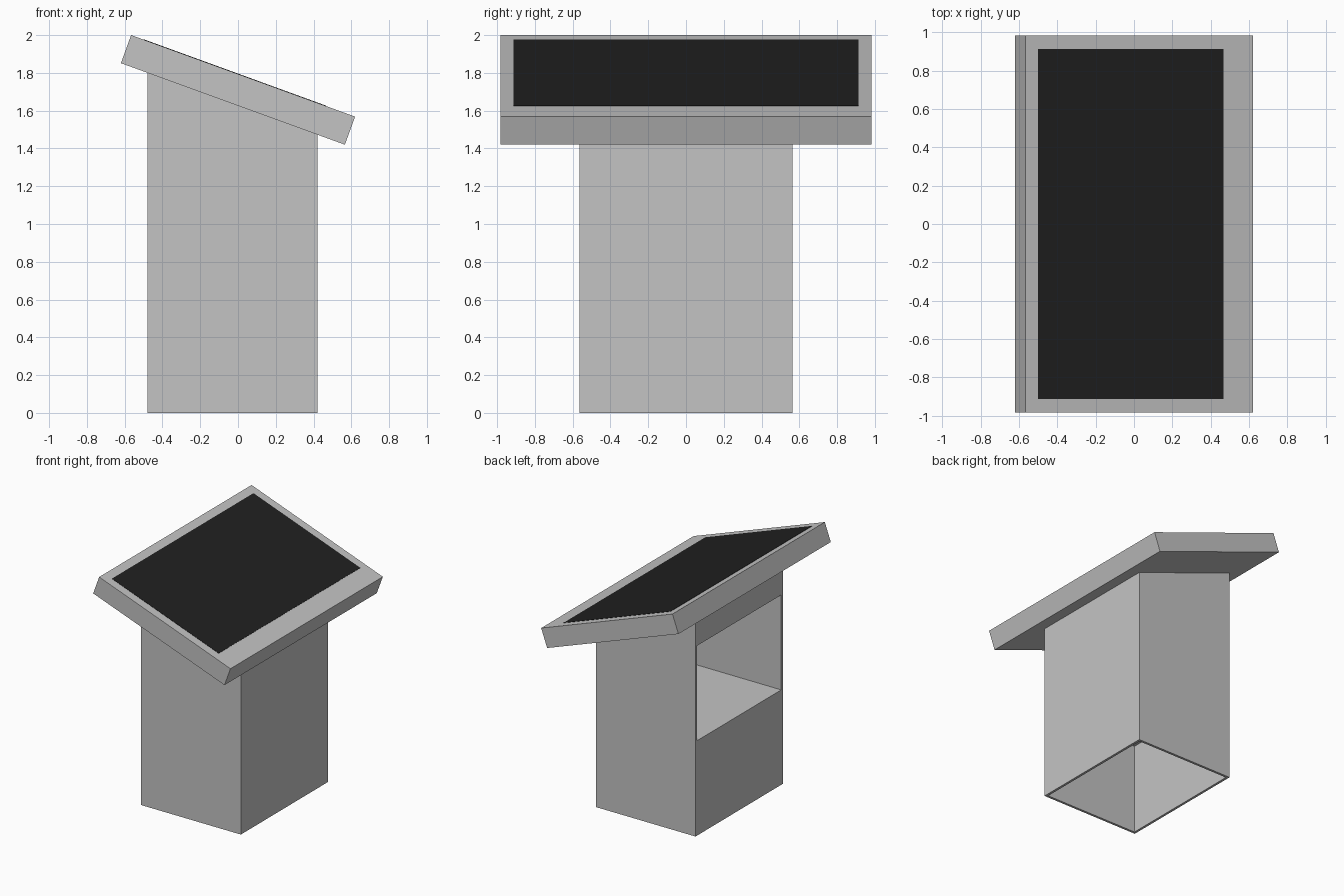
import bpy, bmesh, math
from mathutils import Matrix

if "Cube" in bpy.data.objects:
    bpy.data.objects.remove(bpy.data.objects["Cube"])

TILT = math.radians(20)
CENTRE_Z, LENGTH, THICK, HALF_Y = 1.71, 1.262, 0.158, 0.983   # tilted top
X0, X1, Y1, WALL = -0.48, 0.42, 0.563, 0.02                   # pedestal
SHELF_Z, LINTEL_Z = 0.775, 1.55                               # back opening


def material(name, value):
    m = bpy.data.materials.new(name)
    m.diffuse_color = (value, value, value, 1)
    m.use_nodes = True
    m.node_tree.nodes["Principled BSDF"].inputs["Base Color"].default_value = m.diffuse_color
    return m


grey = material("light grey", 0.55)
black = material("screen black", 0.0145)


def add(name, bm, mat):
    bmesh.ops.recalc_face_normals(bm, faces=bm.faces)
    me = bpy.data.meshes.new(name)
    bm.to_mesh(me)
    bm.free()
    me.materials.append(mat)
    ob = bpy.data.objects.new(name, me)
    bpy.context.collection.objects.link(ob)
    return ob


def prism(name, profile, y0, y1, mat=grey):
    """Extrude an (x, z) outline from y0 to y1."""
    bm = bmesh.new()
    face = bm.faces.new([bm.verts.new((x, y0, z)) for x, z in profile])
    ext = bmesh.ops.extrude_face_region(bm, geom=[face])["geom"]
    verts = [v for v in ext if isinstance(v, bmesh.types.BMVert)]
    bmesh.ops.translate(bm, verts=verts, vec=(0, y1 - y0, 0))
    return add(name, bm, mat)


def rect(x0, x1, z0, z1):
    return [(x0, z0), (x1, z0), (x1, z1), (x0, z1)]


def under(x):
    """Height of the underside of the tilted top."""
    return CENTRE_Z - THICK / 2 / math.cos(TILT) - x * math.tan(TILT)


def sloped(x0, x1, z0):
    return [(x0, z0), (x1, z0), (x1, under(x1)), (x0, under(x0))]


# Tilted display housing and its flush screen
tilt = Matrix.Translation((0, 0, CENTRE_Z)) @ Matrix.Rotation(TILT, 4, 'Y')
housing = prism("display_housing",
                rect(-LENGTH / 2, LENGTH / 2, -THICK / 2, THICK / 2), -HALF_Y, HALF_Y)
screen = prism("screen", rect(-0.561, 0.466, THICK / 2 - 0.004, THICK / 2 + 0.002),
               -0.913, 0.913, black)
for ob in (housing, screen):
    ob.data.transform(tilt)

# Hollow pedestal: two side panels, closed panel on the low side
yi = Y1 - WALL
prism("side_panel_front", sloped(X0, X1, 0), -Y1, -yi)
prism("side_panel_back", sloped(X0, X1, 0), yi, Y1)
prism("low_side_panel", sloped(X1 - WALL, X1, 0), -yi, yi)

# Open high side: lower panel, lintel, and the shelf level with the sill
prism("high_side_lower_panel", rect(X0, X0 + WALL, 0, SHELF_Z), -yi, yi)
prism("high_side_lintel", sloped(X0, X0 + WALL, LINTEL_Z), -yi, yi)
prism("shelf", rect(X0 + WALL, X1 - WALL, SHELF_Z - WALL, SHELF_Z), -yi, yi)
